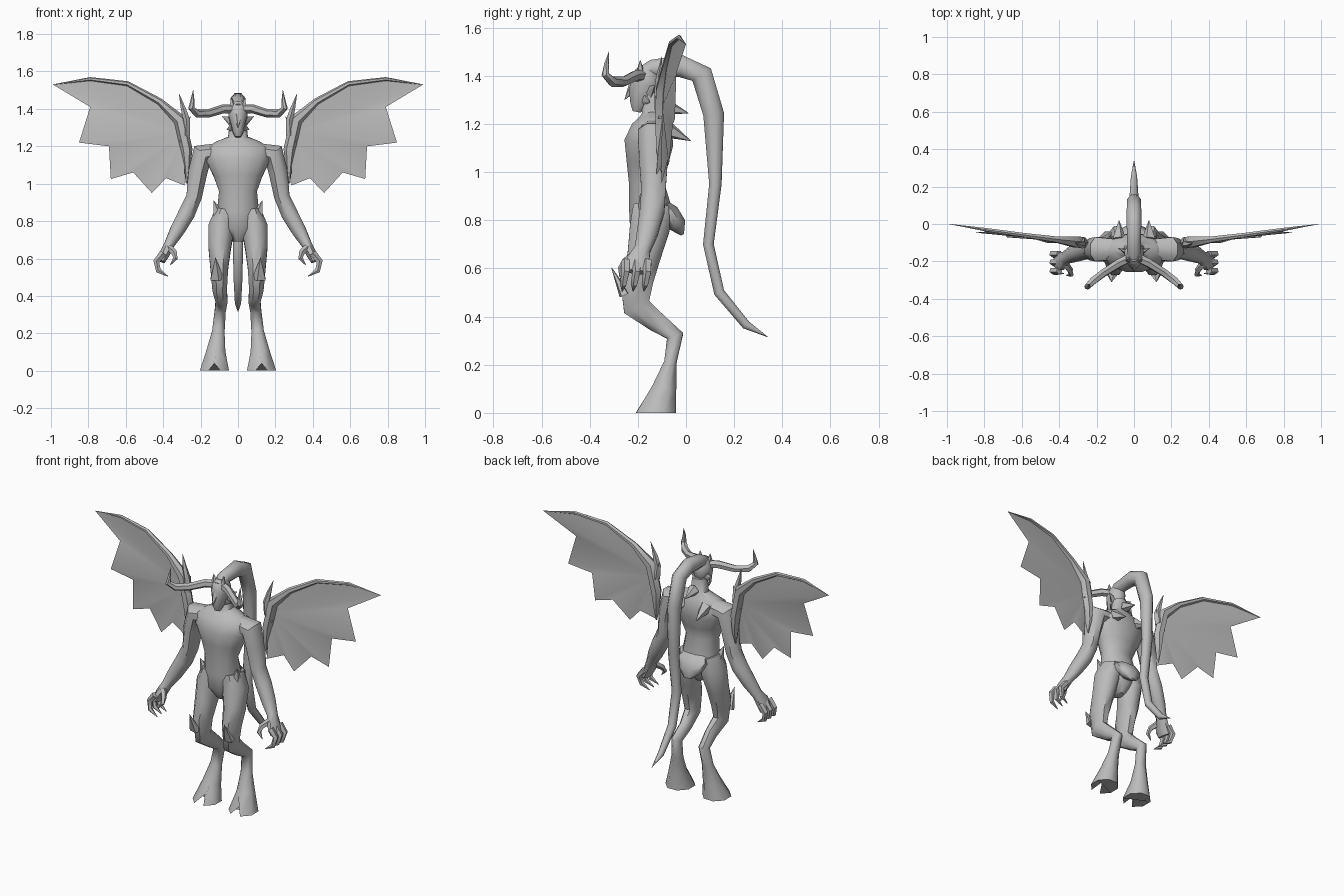
import bpy, bmesh, math
from mathutils import Vector

grey = bpy.data.materials.new("stone grey")
grey.diffuse_color = (0.5, 0.5, 0.5, 1)
X, Y, Z = Vector((1, 0, 0)), Vector((0, 1, 0)), Vector((0, 0, 1))


def finish(name, bm, mirror=False):
    bmesh.ops.recalc_face_normals(bm, faces=bm.faces)
    me = bpy.data.meshes.new(name)
    bm.to_mesh(me)
    bm.free()
    me.materials.append(grey)
    ob = bpy.data.objects.new(name, me)
    bpy.context.collection.objects.link(ob)
    if mirror:
        ob.modifiers.new("mirror", "MIRROR").use_mirror_merge = False
    bpy.ops.object.select_all(action="DESELECT")
    ob.select_set(True)
    bpy.context.view_layer.objects.active = ob
    bpy.ops.object.shade_smooth_by_angle(angle=math.radians(50))
    return ob


def tube(name, rings, ref, sides=8, mirror=False, edit=None):
    """Loft through (x, y, z, radius along ref, radius across)."""
    bm = bmesh.new()
    pts = [Vector(r[:3]) for r in rings]
    loops = []
    for i, r in enumerate(rings):
        a, b = pts[max(i - 1, 0)], pts[min(i + 1, len(pts) - 1)]
        t = (b - a).normalized()
        u = (ref - t * ref.dot(t)).normalized()
        v = t.cross(u)
        loop = []
        for k in range(sides):
            ang = 2 * math.pi * (k + 0.5) / sides
            loop.append(bm.verts.new(pts[i] + u * r[3] * math.cos(ang) + v * r[4] * math.sin(ang)))
        loops.append(loop)
    for p, q in zip(loops, loops[1:]):
        for k in range(sides):
            n = (k + 1) % sides
            bm.faces.new((p[k], p[n], q[n], q[k]))
    bm.faces.new(loops[0])
    bm.faces.new(loops[-1])
    if edit:
        edit(bm)
    return finish(name, bm, mirror)


def spike(name, base, tip, r, ref=X, mirror=True, flat=1.0, sides=5):
    return tube(name, [(*base, r, r * flat), (*tip, 0.001, 0.001)], ref, sides, mirror)


# Torso and neck
tube("torso", [(0, -.15, .69, .03, .04), (0, -.15, .76, .10, .085), (0, -.15, .86, .115, .09),
               (0, -.165, .96, .105, .075), (0, -.16, 1.04, .135, .09), (0, -.155, 1.12, .175, .105),
               (0, -.14, 1.18, .185, .09), (0, -.13, 1.225, .12, .065), (0, -.135, 1.25, .055, .05),
               (0, -.14, 1.33, .045, .045)], X, 12)
# Flared rear of the fur breeches
tube("rear_flap", [(0, -.11, .88, .07, .02), (0, -.07, .83, .10, .045), (0, -.035, .78, .07, .04),
                   (0, -.015, .74, .025, .008)], X, 8)
# Shoulder blade and spine spikes
spike("blade_spike", (.08, -.085, 1.18), (.08, .02, 1.13), .04)
spike("nape_spike", (0, -.08, 1.27), (0, .01, 1.245), .035, mirror=False)
# Hip and knee points
spike("hip_spike", (.105, -.17, .83), (.13, -.19, .91), .035)
spike("knee_spike", (.115, -.255, .49), (.12, -.31, .605), .04, flat=.6)


# Legs with backward hocks, ending in cloven hooves
def cleave(bm):
    for v in bm.verts:
        if v.co.z < .06:
            v.co.z = 0
    edge = [e for e in bm.edges if all(v.co.z == 0 and v.co.y < -.15 for v in e.verts)]
    if edge:
        mid = min(edge, key=lambda e: e.verts[0].co.y + e.verts[1].co.y)
        _, vert = bmesh.utils.edge_split(mid, mid.verts[0], .5)
        vert.co.y += .06
        vert.co.z = .04


tube("leg", [(.07, -.145, .86, .055, .08), (.088, -.15, .77, .075, .09), (.098, -.175, .65, .064, .075),
             (.10, -.205, .55, .052, .075), (.098, -.205, .44, .042, .062), (.088, -.12, .375, .034, .045),
             (.095, -.045, .32, .032, .038), (.105, -.065, .21, .036, .028), (.118, -.09, .10, .055, .055),
             (.126, -.125, 0, .085, .095)], X, 8, True, cleave)

# Arms
tube("arm", [(.11, -.135, 1.17, .06, .05), (.19, -.135, 1.16, .07, .065), (.215, -.135, 1.06, .065, .055),
             (.235, -.135, .93, .055, .045), (.275, -.14, .84, .055, .048), (.325, -.16, .75, .047, .042),
             (.365, -.18, .68, .036, .03), (.39, -.20, .63, .05, .03), (.41, -.205, .585, .05, .022)], Y, 8, True)
# Curled clawed fingers and thumb
for i, y in enumerate((-.25, -.205, -.16)):
    tube(f"finger_{i + 1}", [(.40, y, .63, .02, .02), (.437, y, .585, .018, .017), (.425, y - .01, .535, .014, .015),
                             (.375, y - .015, .505, .002, .002)], Y, 5, True)
tube("thumb", [(.37, -.21, .66, .02, .02), (.34, -.25, .63, .017, .017), (.335, -.27, .60, .013, .013),
               (.362, -.275, .565, .002, .002)], Y, 5, True)

# Head with tapered muzzle and brow
tube("head", [(0, -.205, 1.25, .016, .018), (0, -.20, 1.275, .03, .035), (0, -.185, 1.315, .04, .058),
              (0, -.17, 1.36, .055, .068), (0, -.165, 1.40, .055, .062), (0, -.16, 1.435, .03, .04)], X, 8)
spike("nose", (0, -.215, 1.36), (0, -.255, 1.30), .025, mirror=False)
spike("ear", (.035, -.15, 1.335), (.085, -.13, 1.36), .028, ref=Z, flat=.6)
spike("cheek_spike", (.03, -.17, 1.30), (.06, -.15, 1.29), .025, ref=Z, flat=.6)
spike("brow_spike", (.03, -.19, 1.41), (.035, -.19, 1.465), .02)
# Sweeping horns
tube("horn", [(.02, -.18, 1.40, .025, .025), (.08, -.21, 1.40, .024, .024), (.16, -.26, 1.375, .022, .022),
              (.22, -.305, 1.375, .022, .022), (.25, -.335, 1.405, .017, .017), (.243, -.33, 1.45, .01, .01),
              (.24, -.32, 1.50, .001, .001)], Vector((.6, -.6, .55)).cross(X), 6, True)
# Long trailing hair
tube("hair_tail", [(0, -.20, 1.40, .03, .03), (0, -.14, 1.43, .04, .04), (0, -.02, 1.44, .042, .05),
                   (0, .065, 1.405, .042, .05), (0, .115, 1.24, .04, .047), (0, .122, .95, .035, .028),
                   (0, .093, .70, .03, .024), (0, .138, .50, .026, .024), (0, .25, .365, .018, .02),
                   (0, .34, .315, .001, .001)], X, 8)


# Wings: depth follows the span
def wing_y(x):
    return -.10 + .10 * ((x - .27) / .72) ** 1.1 if x > .27 else -.10


lead = [(.275, 1.18), (.31, 1.34), (.42, 1.44), (.59, 1.535), (.79, 1.56), (.99, 1.53)]
tube("wing_bone", [(.275, -.10, 1.00, .004, .004), (.272, -.10, 1.08, .025, .016)] +
     [(x, wing_y(x), z, r, r) for (x, z), r in zip(lead, (.032, .034, .018, .013, .01, .001))], Y, 6, True)
tube("wing_claw", [(.28, -.10, 1.26, .03, .025), (.275, -.11, 1.34, .022, .02), (.292, -.11, 1.40, .014, .014),
                   (.315, -.10, 1.48, .001, .001)], Y, 5, True)
spike("wing_barb", (.30, -.10, 1.22), (.255, -.10, 1.36), .022)

# Scalloped membrane as a fan with shallow ridges
trail = [(.79, 1.41), (.85, 1.22), (.69, 1.20), (.68, 1.025), (.56, 1.06), (.46, .95), (.385, 1.03), (.285, .99)]
bm = bmesh.new()
hub = bm.verts.new((.29, -.10, 1.27))
rim = [bm.verts.new((x, wing_y(x), z)) for x, z in lead[1:]]
rim += [bm.verts.new((x, wing_y(x) - (.025 if i % 2 else .01), z)) for i, (x, z) in enumerate(trail)]
for a, b in zip(rim, rim[1:]):
    bm.faces.new((hub, a, b))
finish("wing_membrane", bm, True)
